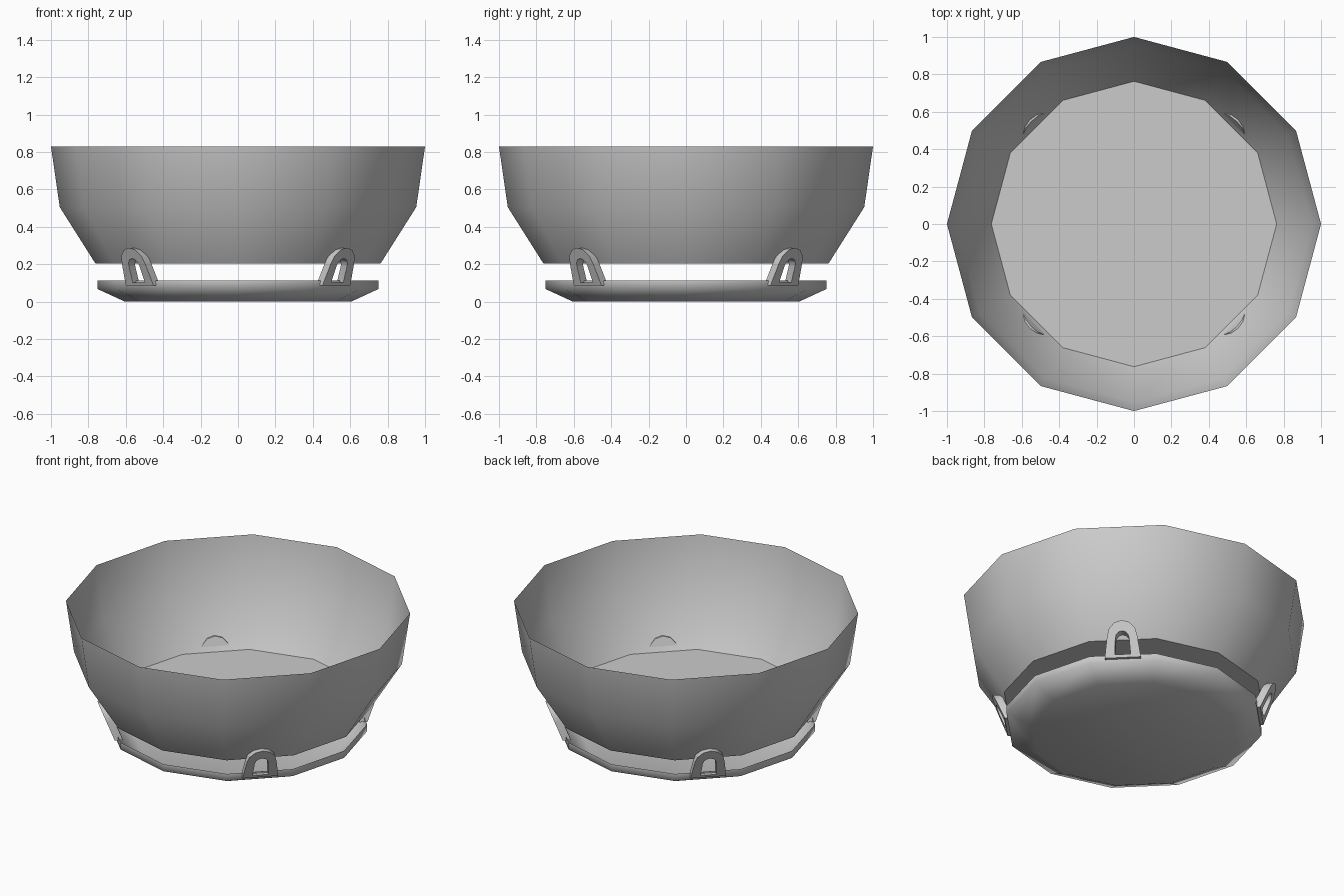
import bpy, bmesh, math
from mathutils import Vector

if "Cube" in bpy.data.objects:
    bpy.data.objects.remove(bpy.data.objects["Cube"])

SIDES = 12


def make_object(name, bm, angle):
    mesh = bpy.data.meshes.new(name)
    bm.to_mesh(mesh)
    bm.free()
    for p in mesh.polygons:
        p.use_smooth = True
    mesh.set_sharp_from_angle(angle=math.radians(angle))
    ob = bpy.data.objects.new(name, mesh)
    bpy.context.collection.objects.link(ob)
    return ob


def open_vessel(name, profile, angle):
    """Thin-walled faceted vessel: flat floor plus lofted wall rings."""
    bm = bmesh.new()
    rings = []
    for r, z in profile:
        rings.append([bm.verts.new((r * math.cos(2 * math.pi * i / SIDES),
                                    r * math.sin(2 * math.pi * i / SIDES), z))
                      for i in range(SIDES)])
    bm.faces.new(rings[0][::-1])
    for a, b in zip(rings, rings[1:]):
        for i in range(SIDES):
            j = (i + 1) % SIDES
            bm.faces.new((a[i], a[j], b[j], b[i]))
    return make_object(name, bm, angle)


def arch(half_base, z_base, radius, z_centre, steps=6):
    """Outline of a round-topped opening as (sideways, height) points."""
    pts = [(half_base, z_base)]
    for i in range(steps + 1):
        a = math.pi * i / steps
        pts.append((radius * math.cos(a), z_centre + radius * math.sin(a)))
    return pts + [(-half_base, z_base)]


def clip(name, angle):
    """Leaning arched loop that joins the saucer to the bowl."""
    out = Vector((math.cos(angle), math.sin(angle), 0))
    side = Vector((-math.sin(angle), math.cos(angle), 0))
    bm = bmesh.new()

    def loop(points, depth):
        vs = []
        for s, z in points:
            r = 0.695 + 0.40 * (z - 0.085) + depth
            vs.append(bm.verts.new(out * r + side * s + Vector((0, 0, z))))
        return vs

    outer = arch(0.105, 0.085, 0.088, 0.20)
    hole = arch(0.046, 0.102, 0.040, 0.19)
    bo, bh = loop(outer, 0), loop(hole, 0)
    fo, fh = loop(outer, 0.048), loop(hole, 0.048)
    n = len(outer)
    for i in range(n):
        j = (i + 1) % n
        for a, b in ((fo, fh), (fh, bh), (bh, bo), (bo, fo)):
            bm.faces.new((a[i], a[j], b[j], b[i]))
    bmesh.ops.recalc_face_normals(bm, faces=bm.faces)
    return make_object(name, bm, 40)


# Bowl
open_vessel("bowl", [(0.763, 0.205), (0.953, 0.505), (1.0, 0.83)], 40)

# Drip saucer
open_vessel("saucer", [(0.605, 0.003), (0.75, 0.07), (0.75, 0.115)], 70).location.z = -0.003

# Four clips on the diagonals
for k in range(4):
    clip(f"clip_{k + 1}", math.pi / 4 + k * math.pi / 2)
